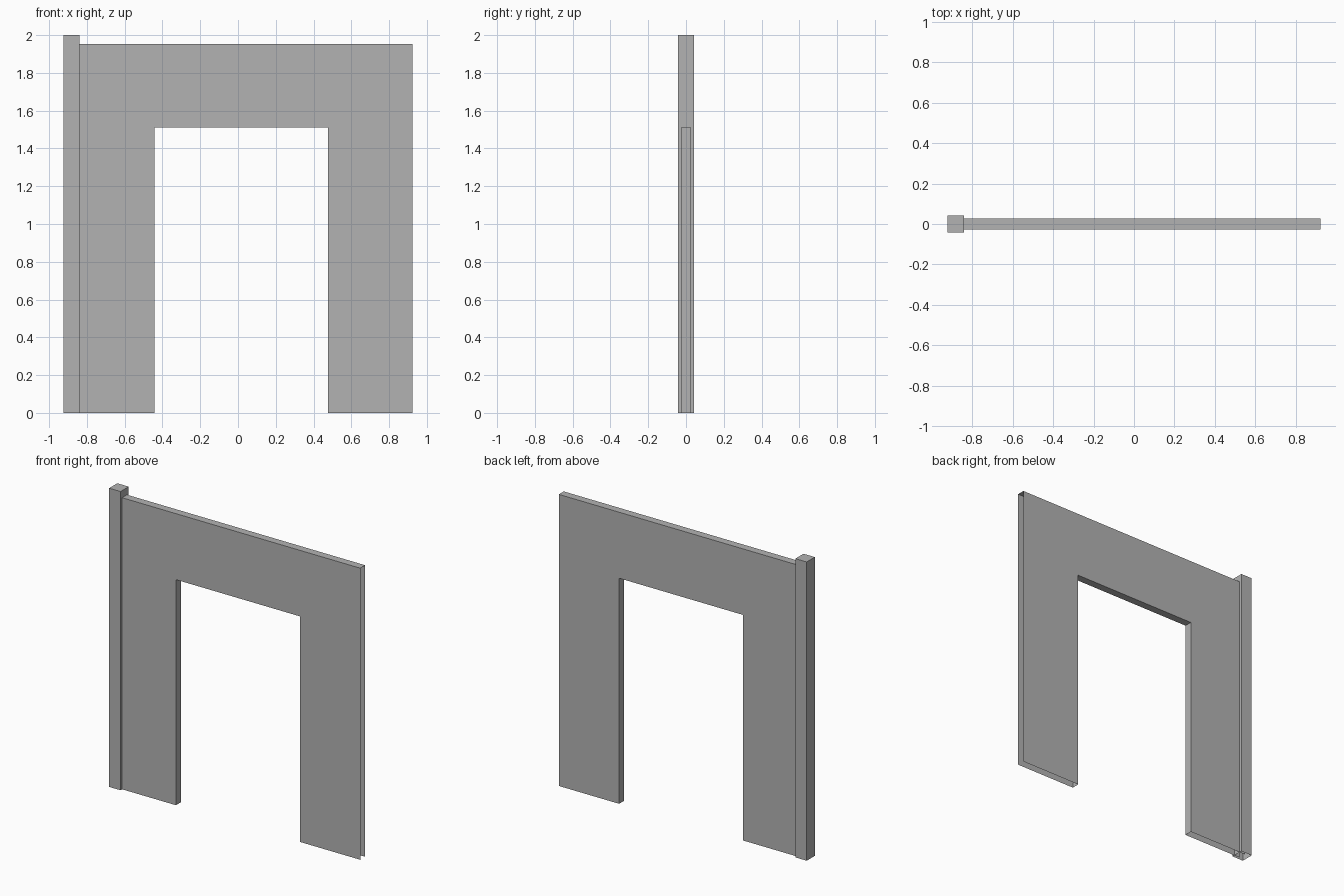
import bpy
import bmesh

cube = bpy.data.objects.get("Cube")
if cube:
    bpy.data.objects.remove(cube, do_unlink=True)

# One plain grey for everything
grey = bpy.data.materials.new("wall_grey")
grey.use_nodes = True
colour = (0.45, 0.45, 0.45, 1)
grey.diffuse_color = colour
grey.node_tree.nodes["Principled BSDF"].inputs["Base Color"].default_value = colour


def hollow_panel(name, outline, half_depth, is_open):
    """Front and back sheets from an x-z outline, joined by rim faces
    except where is_open says the shell has no face."""
    bm = bmesh.new()
    front = [bm.verts.new((x, -half_depth, z)) for x, z in outline]
    back = [bm.verts.new((x, half_depth, z)) for x, z in outline]
    bm.faces.new(front)
    bm.faces.new(back[::-1])
    for i in range(len(outline)):
        j = (i + 1) % len(outline)
        if not is_open(outline[i], outline[j]):
            bm.faces.new((front[j], front[i], back[i], back[j]))
    mesh = bpy.data.meshes.new(name)
    bm.to_mesh(mesh)
    bm.free()
    mesh.materials.append(grey)
    obj = bpy.data.objects.new(name, mesh)
    bpy.context.collection.objects.link(obj)
    return obj


# Outer limits
left, right = -0.882, 0.924
door_left, door_right, door_top = -0.442, 0.477, 1.51
wall_top = 1.952


def at_floor(a, b):
    return a[1] == 0 and b[1] == 0


def at_wall_edge(a, b):
    return at_floor(a, b) or (a[0] == b[0] and a[0] in (left, right))


# Wall with doorway: open underneath and at both ends
hollow_panel("doorway_wall", [
    (left, 0), (door_left, 0), (door_left, door_top),
    (door_right, door_top), (door_right, 0), (right, 0),
    (right, wall_top), (left, wall_top)], 0.026, at_wall_edge)

# Square post capping one end, open underneath
hollow_panel("corner_post", [
    (-0.924, 0), (-0.84, 0), (-0.84, 2), (-0.924, 2)], 0.043, at_floor)
